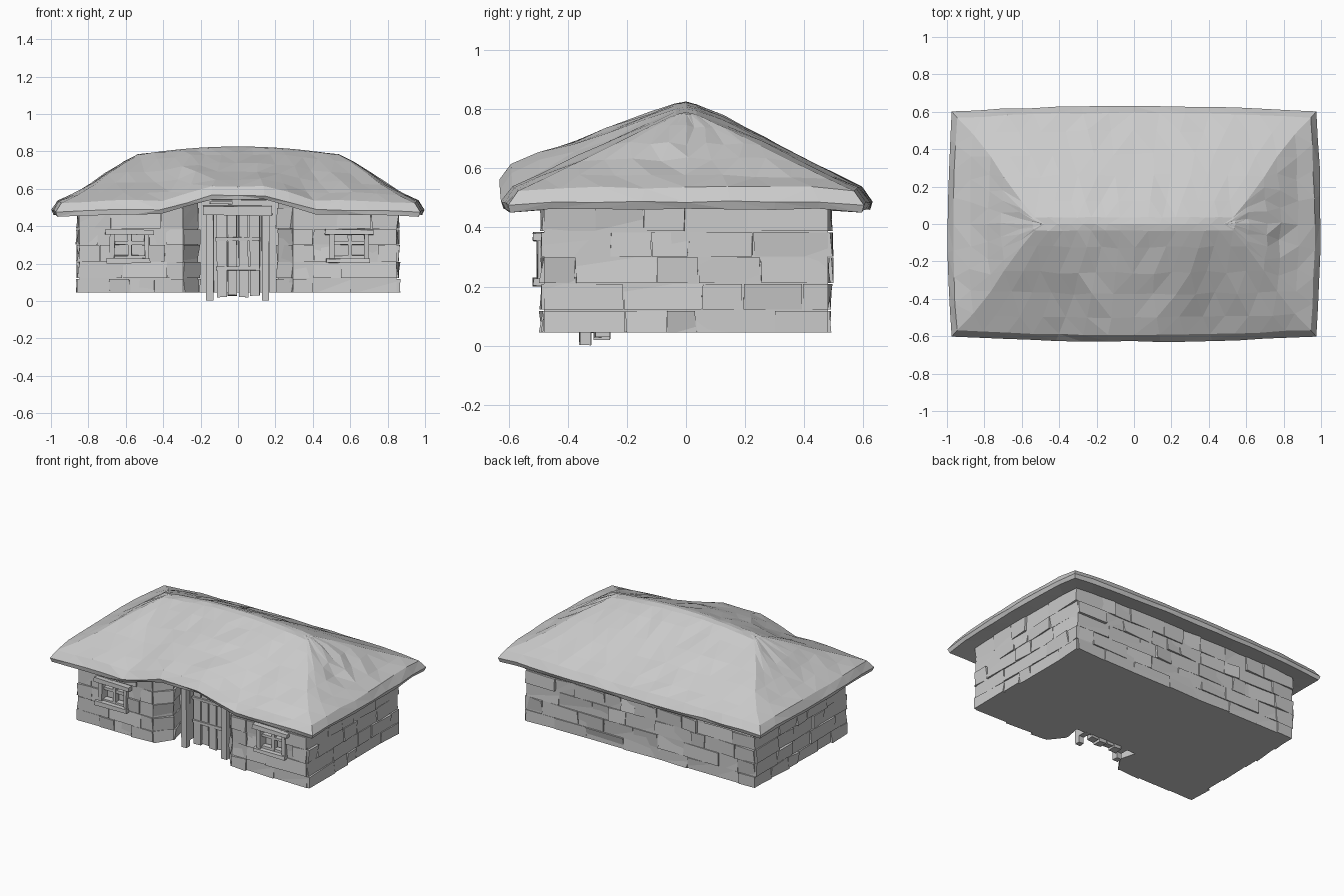
import bpy, bmesh, math, random
from mathutils import Vector

random.seed(7)
cube = bpy.data.objects.get("Cube")
if cube:
    bpy.data.objects.remove(cube)

grey = bpy.data.materials.new("plain grey")
grey.use_nodes = True
tone = (0.6, 0.6, 0.6, 1)
grey.diffuse_color = tone
grey.node_tree.nodes["Principled BSDF"].inputs["Base Color"].default_value = tone


def finish(bm, name, normals=True):
    if normals:
        bmesh.ops.recalc_face_normals(bm, faces=bm.faces)
    me = bpy.data.meshes.new(name)
    bm.to_mesh(me)
    bm.free()
    me.materials.append(grey)
    ob = bpy.data.objects.new(name, me)
    bpy.context.collection.objects.link(ob)
    return ob


def add_box(bm, lo, hi, wobble=0.0):
    verts = bmesh.ops.create_cube(bm, size=1)["verts"]
    for v in verts:
        v.co = Vector([(lo[i] + hi[i]) / 2 + v.co[i] * (hi[i] - lo[i])
                       + random.uniform(-wobble, wobble) for i in range(3)])


def box(name, lo, hi, wobble=0.003):
    bm = bmesh.new()
    add_box(bm, lo, hi, wobble)
    return finish(bm, name)


# Walls: footprint with a flared porch recess at the front
WX, WY, BASE, TOP = 0.848, 0.48, 0.045, 0.54
porch = [(0.295, -WY), (0.215, -0.38), (0.245, -0.27)]
outline = [(-WX, -WY)] + [(-x, y) for x, y in porch] + porch[::-1]
outline += [(WX, -WY), (WX, WY), (-WX, WY)]
bm = bmesh.new()
floor = bm.faces.new([bm.verts.new((x, y, BASE)) for x, y in outline])
up = bmesh.ops.extrude_face_region(bm, geom=[floor])["geom"]
for v in up:
    if isinstance(v, bmesh.types.BMVert):
        v.co.z = TOP
walls = finish(bm, "walls")

# Stones: irregular blocks in courses along each stretch of wall
COURSES = [BASE, 0.12, 0.21, 0.30, 0.385, 0.50]


def stone_course_wall(name, a, b):
    a, b = Vector((*a, 0)), Vector((*b, 0))
    along = (b - a).normalized()
    out = Vector((along.y, -along.x, 0))
    length = (b - a).length
    bm = bmesh.new()
    for z0, z1 in zip(COURSES, COURSES[1:]):
        t = 0.0
        while t < length - 0.01:
            w = random.uniform(0.1, 0.28)
            end = t + w if length - t - w > 0.08 else length
            lean = random.uniform(0.001, 0.012)
            ring = []
            for depth in (False, True):
                for s, z in ((t, z0), (end, z0), (end, z1), (t, z1)):
                    d = lean + random.uniform(-0.011, 0.010) if depth else -0.03
                    inner = 0.01 < s < length - 0.01
                    if inner:
                        s += (0.002 if s == t else -0.002) + random.uniform(-0.003, 0.003)
                    if z > BASE:
                        z += 0.002 if z == z0 else -0.002
                    ring.append(bm.verts.new(a + along * s + out * d + Vector((0, 0, z))))
            for i in range(4):
                j = (i + 1) % 4
                bm.faces.new((ring[i], ring[j], ring[4 + j], ring[4 + i]))
            bm.faces.new(ring[:4])
            bm.faces.new(ring[4:])
            t = end
    return finish(bm, name)


names = ["front_right", "porch_right_outer", "porch_right_inner", "porch_back",
         "porch_left_inner", "porch_left_outer", "front_left", "left", "back", "right"]
stones = {}
for i, n in enumerate(names):
    if n != "porch_back":
        stones[n] = stone_course_wall(n + "_stones", outline[i], outline[(i + 1) % len(outline)])

# Windows: recessed opening, lintel, sill, jambs and glazing bars
for side, cx in (("right", -0.58), ("left", 0.595)):
    cutter = box(side + "_window_cutter", (cx - 0.10, -0.7, 0.222), (cx + 0.10, -0.44, 0.365), 0)
    cutter.hide_render = True
    cutter.hide_set(True)
    for ob in (walls, stones["front_" + side]):
        cut = ob.modifiers.new("window opening", "BOOLEAN")
        cut.operation, cut.solver, cut.object = "DIFFERENCE", "EXACT", cutter
    parts = {
        "lintel": ((-0.13, -0.517, 0.355), (0.13, -0.47, 0.382)),
        "sill": ((-0.125, -0.517, 0.203), (0.11, -0.45, 0.228)),
        "jamb_a": ((-0.105, -0.503, 0.225), (-0.08, -0.44, 0.36)),
        "jamb_b": ((0.08, -0.503, 0.225), (0.105, -0.44, 0.36)),
        "upright_bar": ((-0.008, -0.485, 0.225), (0.012, -0.45, 0.36)),
        "cross_bar": ((-0.085, -0.48, 0.30), (0.085, -0.45, 0.318)),
        "lower_rail": ((-0.085, -0.485, 0.225), (0.085, -0.45, 0.243)),
    }
    for part, (lo, hi) in parts.items():
        box(f"{side}_window_{part}", (lo[0] + cx, *lo[1:]), (hi[0] + cx, *hi[1:]))

# Door: planks, battens, posts and lintel
for i in range(4):
    x = -0.118 + i * 0.059
    box(f"door_plank_{i + 1}", (x + 0.004, -0.31, 0.022 + 0.008 * (i % 2)), (x + 0.055, -0.26, 0.47), 0.004)
for i, z in enumerate((0.165, 0.32)):
    box(f"door_batten_{i + 1}", (-0.118, -0.319, z), (0.118, -0.30, z + 0.02))
for side, x in (("right", -0.15), ("left", 0.148)):
    box(side + "_door_post", (x - 0.019, -0.36, 0.002), (x + 0.019, -0.32, 0.475), 0.002)
    box(side + "_door_lining", (x - 0.02, -0.325, BASE), (x + 0.02, -0.26, 0.475), 0.002)
box("door_lintel", (-0.19, -0.37, 0.458), (0.18, -0.26, 0.508), 0.004)
box("door_top_board", (-0.15, -0.36, 0.518), (-0.03, -0.30, 0.532), 0.002)

# Roof: hipped rings from inner soffit, round the eave and up to the ridge
LONG, SHORT = 14, 8
RINGS = [  # half length, half depth, height, porch lift, roughness
    (0.72, 0.20, 0.53, 0.03, 0), (0.84, 0.46, 0.485, 0.065, 0),
    (0.965, 0.595, 0.462, 0.08, 0.003), (0.975, 0.602, 0.487, 0.078, 0.003),
    (0.945, 0.568, 0.535, 0.078, 0.004), (0.86, 0.48, 0.575, 0.068, 0.006),
    (0.765, 0.36, 0.63, 0.052, 0.008), (0.695, 0.25, 0.682, 0.03, 0.008),
    (0.60, 0.12, 0.743, 0.01, 0.006), (0.53, 0.035, 0.782, 0, 0.003),
    (0.48, 0.0, 0.79, 0, 0)]


def smooth(t):
    t = min(1, max(0, t))
    return t * t * (3 - 2 * t)


def roof_ring(bm, hx, hy, z, lift, rough):
    pts = [(-1 + 2 * i / LONG, -1) for i in range(LONG)]
    pts += [(1, -1 + 2 * i / SHORT) for i in range(SHORT)]
    pts += [(-u, -v) for u, v in pts]
    ring = []
    rise = smooth((z - 0.5) / 0.29)
    for u, v in pts:
        x = hx * u * (1 + 0.022 * (1 - v * v))
        y = hy * v * (1 + 0.045 * (1 - u * u))
        h = z + 0.036 * rise * (1 - u * u) - 0.012 * (1 - rise) * abs(u * v) ** 8
        if v < 0:
            h += lift * smooth((0.42 - abs(x)) / 0.28) * smooth(-1.6 * v)
        n = [random.uniform(-rough, rough) for _ in range(3)]
        if abs(u) == abs(v):
            n = [0, 0, 0]
        ring.append(bm.verts.new((x + n[0], y + n[1], h + n[2])))
    return ring


bm = bmesh.new()
rings = [roof_ring(bm, *r) for r in RINGS]
for low, high in zip(rings, rings[1:]):
    for i in range(len(low)):
        j = (i + 1) % len(low)
        bm.faces.new((low[i], low[j], high[j], high[i]))
bmesh.ops.remove_doubles(bm, verts=bm.verts, dist=0.0005)
bmesh.ops.triangulate(bm, faces=bm.faces, quad_method="SHORT_EDGE")
finish(bm, "roof", normals=False)
